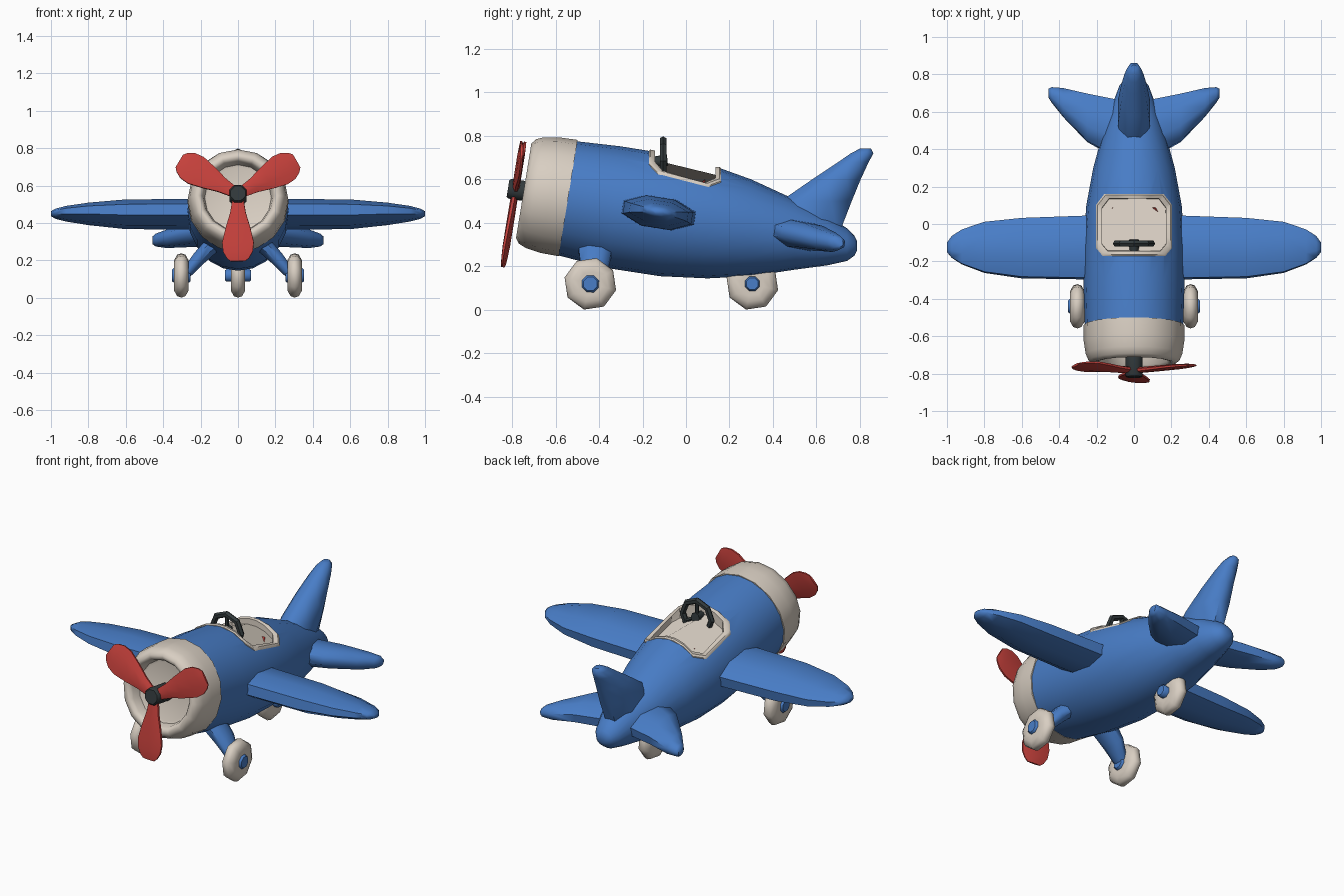
import bpy, bmesh, math
from mathutils import Vector as V
from mathutils.bvhtree import BVHTree

if "Cube" in bpy.data.objects:
    bpy.data.objects.remove(bpy.data.objects["Cube"])


def material(name, rgb):
    m = bpy.data.materials.new(name)
    m.diffuse_color = (*rgb, 1)
    m.use_nodes = True
    m.node_tree.nodes["Principled BSDF"].inputs["Base Color"].default_value = m.diffuse_color
    return m


BLUE = material("blue paint", (0.065, 0.205, 0.57))
CREAM = material("cream paint", (0.69, 0.62, 0.54))
RED = material("red paint", (0.57, 0.053, 0.045))
DARK = material("dark grey", (0.032, 0.042, 0.045))


def smooth(ob, angle):
    ob.data.shade_smooth()
    ob.data.set_sharp_from_angle(angle=math.radians(angle))


def loft(name, rings, mat, angle=50, mirror=False):
    """Skin a list of equal-length point rings and cap both ends."""
    bm = bmesh.new()
    rows = [[bm.verts.new(p) for p in r] for r in rings]
    n = len(rows[0])
    for a, b in zip(rows, rows[1:]):
        for i in range(n):
            bm.faces.new((a[i], a[(i + 1) % n], b[(i + 1) % n], b[i]))
    bm.faces.new(rows[0])
    bm.faces.new(rows[-1])
    bmesh.ops.recalc_face_normals(bm, faces=bm.faces)
    me = bpy.data.meshes.new(name)
    bm.to_mesh(me)
    bm.free()
    me.materials.append(mat)
    ob = bpy.data.objects.new(name, me)
    bpy.context.collection.objects.link(ob)
    smooth(ob, angle)
    if mirror:
        ob.modifiers.new("mirror", 'MIRROR')
    return ob


def oval(c, a, b, n=16, phase=0.0):
    c, a, b = V(c), V(a), V(b)
    return [c + a * math.cos(phase + i * math.tau / n) + b * math.sin(phase + i * math.tau / n)
            for i in range(n)]


def octagon(c, a, b):
    """Eight-sided oval with blunt ends, filling the given half sizes."""
    k = 1 / math.cos(math.pi / 8)
    return oval(c, V(a) * k, V(b) * k, 8, math.pi / 8)


def lathe(name, profile, origin, axis, u, mat, n=16, phase=0.0, angle=50, mirror=False):
    axis, u = V(axis).normalized(), V(u).normalized()
    v = axis.cross(u)
    return loft(name, [oval(V(origin) + axis * s, u * r, v * r, n, phase) for s, r in profile],
                mat, angle, mirror)


# Fuselage: top (y, z), bottom (y, z), half width
stations = [
    (-0.50, .775, -0.585, .25, .263), (-0.30, .752, -0.36, .192, .27),
    (-0.10, .72, -0.12, .155, .27), (0.10, .672, 0.10, .145, .255),
    (0.30, .60, 0.30, .155, .218), (0.50, .508, 0.50, .185, .163),
    (0.65, .435, 0.65, .205, .112), (0.74, .375, 0.74, .225, .078),
    (0.775, .34, 0.775, .25, .05), (0.787, .315, 0.787, .275, .025)]
rings = []
for ty, tz, by, bz, w in stations:
    rings.append(oval((0, (ty + by) / 2, (tz + bz) / 2), (w, 0, 0),
                      (0, (ty - by) / 2, (tz - bz) / 2), 20))
body = loft("fuselage", rings, BLUE)
tree = BVHTree.FromPolygons([v.co.copy() for v in body.data.vertices],
                            [list(p.vertices) for p in body.data.polygons])

# Cockpit outline, subdivided so the rim follows the body
corners = [(.2, -.125), (.2, .10), (.155, .158), (-.155, .158),
           (-.2, .10), (-.2, -.125), (-.165, -.167), (.165, -.167)]
outline = []
for (x0, y0), (x1, y1) in zip(corners, corners[1:] + corners[:1]):
    outline += [(x0 + (x1 - x0) * k / 5, y0 + (y1 - y0) * k / 5) for k in range(5)]


def scaled(s, z):
    return [V((x * s, y * s, z)) for x, y in outline]


def on_body(s, lift, ref=None):
    out = []
    for x, y in outline:
        k = ref or s
        hit = tree.ray_cast(V((x * k, y * k, 2)), V((0, 0, -1)))[0]
        out.append(V((x * s, y * s, hit.z + lift)))
    return out


# Cut the cockpit opening
cutter = loft("cockpit_cutter", [scaled(.97, .46), scaled(.97, 1.0)], CREAM)
cutter.hide_render = True
cut = body.modifiers.new("opening", 'BOOLEAN')
cut.operation, cut.solver, cut.object = 'DIFFERENCE', 'EXACT', cutter
bpy.context.view_layer.objects.active = body
bpy.ops.object.modifier_apply(modifier="opening")
bpy.data.objects.remove(cutter)
smooth(body, 50)

# Cockpit rim, walls and floor in one tub
loft("cockpit_tub", [on_body(1.02, -.03), on_body(1.02, .006), on_body(.98, .012, 1.0),
                     on_body(.86, .008, .97), scaled(.84, .53), scaled(.76, .48)], CREAM, 40)

# Seat: sloping wedge
seat = []
for y, z, w in ((-.052, .50, .155), (.03, .555, .152), (.088, .60, .115)):
    seat.append([V((-w, y, .47)), V((w, y, .47)), V((w, y, z)), V((-w, y, z))])
loft("seat", seat, RED, 30)

# Steering wheel
centre = V((0, -.105, .685))
bpy.ops.mesh.primitive_torus_add(major_segments=8, minor_segments=6, major_radius=.095,
                                 minor_radius=.018, location=centre,
                                 rotation=(math.pi / 2, 0, 0))
wheel = bpy.context.object
wheel.name = "steering_wheel"
wheel.data.materials.append(DARK)
for k in range(3):
    a = math.radians(90 + 120 * k)
    lathe("steering_spoke", [(0, .011), (.09, .011)], centre,
          (math.cos(a), 0, math.sin(a)), (0, 1, 0), DARK, 6)
lathe("steering_column", [(-.02, .028), (.05, .024)], centre, (0, -1, -.1), (1, 0, 0), DARK, 8)

# Engine cowl, turned about the raised nose axis
AXIS, UP = V((0, -.987, .16)), V((0, .16, .987))
NOSE = V((0, -.547, .515))
lathe("cowl", [(-.005, .25), (-.005, .271), (.08, .269), (.15, .258), (.185, .243), (.202, .22),
               (.198, .20), (.18, .188), (.13, .178), (.125, .165)], NOSE, AXIS, UP, CREAM)

# Propeller hub and three blades
lathe("propeller_hub", [(.12, .05), (.265, .05), (.275, .042)], NOSE, AXIS, UP, DARK, 8, .39)
hub = NOSE + AXIS * .24
SIDE = V((1, 0, 0))
for deg in (30, 150, 270):
    a = math.radians(deg)
    out = SIDE * math.cos(a) + UP * math.sin(a)
    across = UP * math.cos(a) - SIDE * math.sin(a)
    chord = across * .99 + AXIS * .12
    thick = AXIS * .99 - across * .12
    loft("propeller_blade", [octagon(hub + out * r, chord * w, thick * t) for r, w, t in (
        (.03, .03, .015), (.10, .042, .015), (.18, .066, .014), (.26, .085, .013),
        (.31, .080, .011), (.345, .06, .009), (.362, .04, .006))], RED, 60)


# Wings and tailplanes: x, front y, rear y, centre z, half thickness
def wing(name, rows, tilt):
    c, s = math.cos(math.radians(tilt)), math.sin(math.radians(tilt))
    loft(name, [octagon((x, (f + r) / 2, z), V((0, c, -s)) * (r - f) / 2, V((0, s, c)) * t)
                for x, f, r, z, t in rows], BLUE, 60, True)


wing("wing", [(.18, -.295, .045, .447, .072), (.60, -.288, .03, .447, .070),
              (.80, -.26, .01, .449, .052), (.92, -.215, -.03, .45, .036),
              (.975, -.18, -.065, .45, .024), (1.0, -.15, -.10, .45, .012)], 9)
wing("tailplane", [(.05, .33, .655, .348, .066), (.25, .44, .695, .338, .058),
                   (.38, .575, .725, .316, .045), (.44, .65, .73, .309, .032),
                   (.456, .675, .722, .308, .02)], 10)

# Tail fin: z, front y, rear y, half width
loft("tail_fin", [octagon((0, (f + r) / 2, z), (0, (r - f) / 2, 0), (w, 0, 0)) for z, f, r, w in (
    (.34, .30, .70, .075), (.50, .435, .762, .085), (.60, .58, .803, .07),
    (.68, .70, .84, .052), (.72, .758, .862, .038), (.742, .80, .85, .02))], BLUE, 60)

# Undercarriage
TYRE = [(-.038, .055), (-.038, .085), (-.022, .114), (0, .122),
        (.022, .114), (.038, .085), (.038, .055)]


def gear(name, x, y, hub_half, hub_r, mirror):
    lathe(name + "_tyre", TYRE, (x, y, .12), (1, 0, 0), (0, 1, 0), CREAM, 8,
          math.radians(31), 55, mirror)
    lathe(name + "_hub", [(-hub_half, hub_r * .8), (-hub_half + .01, hub_r),
                          (hub_half - .01, hub_r), (hub_half, hub_r * .8)],
          (x, y, .12), (1, 0, 0), (0, 1, 0), BLUE, 8, .39, 40, mirror)


gear("front_wheel", .303, -.44, .05, .042, True)
gear("tail_wheel", 0, .305, .07, .036, False)
loft("front_strut", [octagon(c, (0, l, 0), V((.68, 0, .73)) * t) for c, l, t in (
    ((.13, -.415, .29), .08, .045), ((.21, -.42, .21), .066, .038),
    ((.265, -.435, .145), .045, .03), ((.285, -.44, .12), .035, .022))], BLUE, 60, True)
